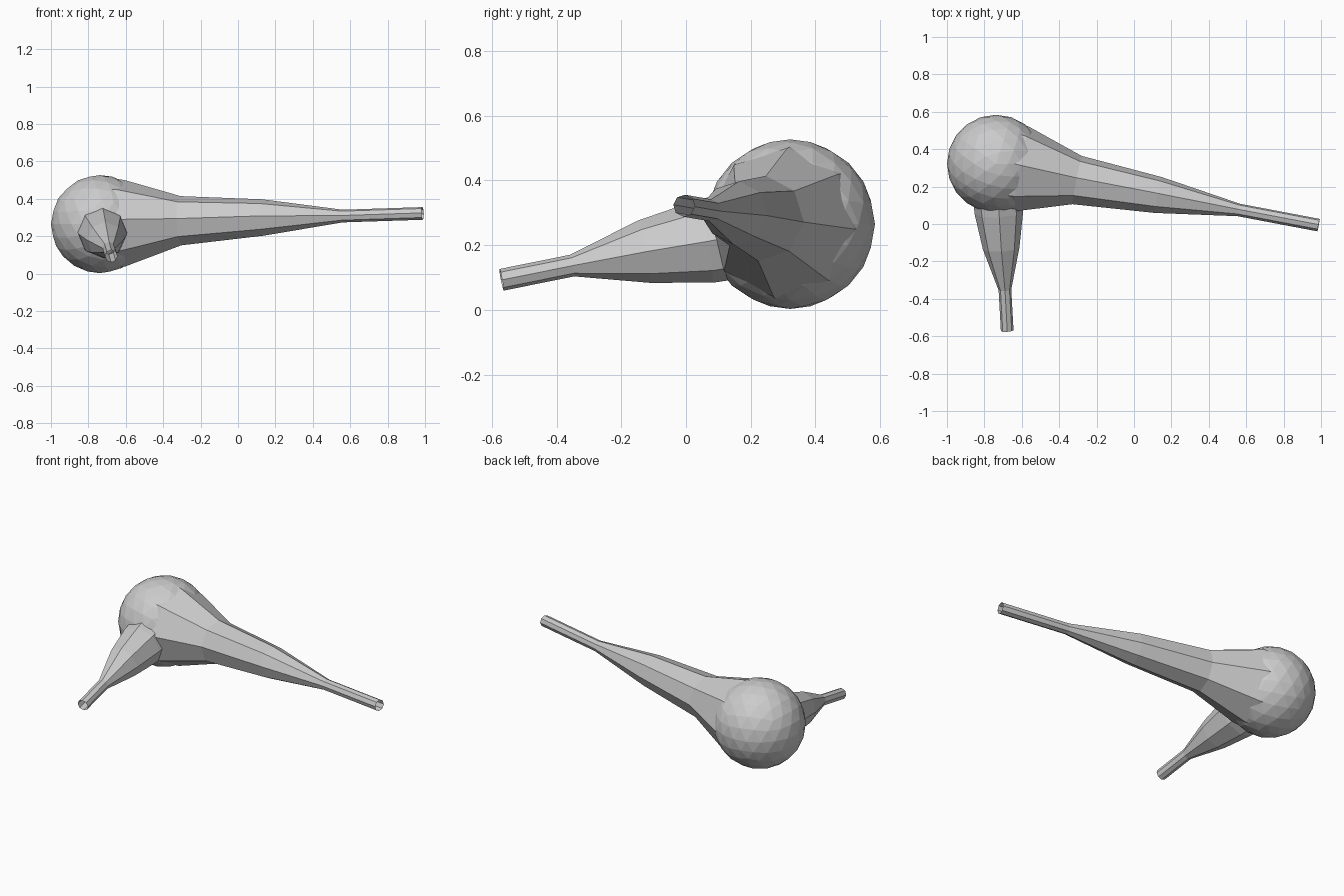
import bpy, bmesh
from math import cos, sin, tau, radians
from mathutils import Vector

if "Cube" in bpy.data.objects:
    bpy.data.objects.remove(bpy.data.objects["Cube"])


def limb(name, stations, sides=8, phase=0.0):
    """Open faceted tube through (x, y, z, radius) stations."""
    bm = bmesh.new()
    axis = (Vector(stations[-1][:3]) - Vector(stations[0][:3])).normalized()
    side = axis.cross(Vector((0, 0, 1))).normalized()
    up = side.cross(axis)
    rings = []
    for x, y, z, r in stations:
        c = Vector((x, y, z))
        ring = []
        for i in range(sides):
            a = tau * i / sides + phase
            ring.append(bm.verts.new(c + r * (cos(a) * side + sin(a) * up)))
        rings.append(ring)
    for a, b in zip(rings, rings[1:]):
        for i in range(sides):
            j = (i + 1) % sides
            bm.faces.new((a[i], a[j], b[j], b[i]))
    bmesh.ops.recalc_face_normals(bm, faces=bm.faces)
    mesh = bpy.data.meshes.new(name)
    bm.to_mesh(mesh)
    bm.free()
    obj = bpy.data.objects.new(name, mesh)
    bpy.context.collection.objects.link(obj)
    return obj


# Round faceted body
bpy.ops.mesh.primitive_ico_sphere_add(subdivisions=3, radius=0.262,
                                      location=(-0.738, 0.322, 0.265))
bpy.context.object.name = "round_body"

# Long limb, swelling from a thin open tip into the body
limb("long_limb", [
    (-0.72, 0.32, 0.267, 0.25),
    (-0.605, 0.293, 0.27, 0.232),
    (-0.305, 0.235, 0.283, 0.132),
    (0.13, 0.155, 0.30, 0.098),
    (0.56, 0.075, 0.308, 0.034),
    (0.987, -0.006, 0.322, 0.034),
], phase=radians(5))

# Short limb towards the front
limb("short_limb", [
    (-0.735, 0.25, 0.25, 0.14),
    (-0.722, 0.06, 0.212, 0.13),
    (-0.71, -0.13, 0.18, 0.098),
    (-0.69, -0.352, 0.137, 0.034),
    (-0.678, -0.57, 0.093, 0.034),
])
